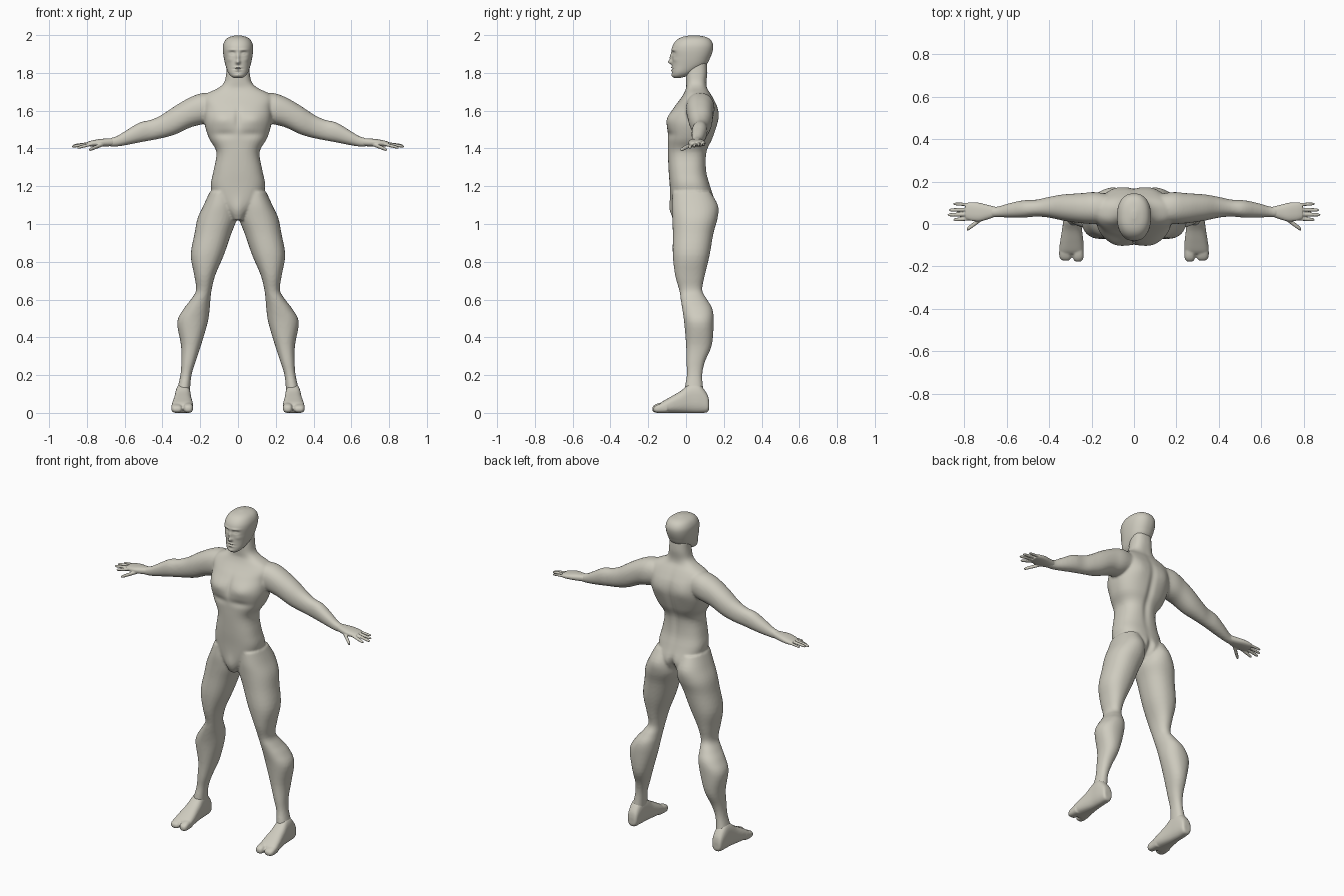
import bpy, bmesh, math

skin = bpy.data.materials.new("warm_grey_skin")
skin.diffuse_color = (0.62, 0.60, 0.52, 1)


def smooth_rows(rows, steps):
    """Catmull-Rom interpolation between section rows."""
    out = []
    for i in range(len(rows) - 1):
        p0, p1 = rows[max(i - 1, 0)], rows[i]
        p2, p3 = rows[i + 1], rows[min(i + 2, len(rows) - 1)]
        for k in range(steps):
            t = k / steps
            out.append([0.5 * (2 * b + (c - a) * t + (2 * a - 5 * b + 4 * c - d) * t * t
                               + (3 * b - a - 3 * c + d) * t ** 3)
                        for a, b, c, d in zip(p0, p1, p2, p3)])
    return out + [list(rows[-1])]


def loft(bm, axis, rows, side=1, power=2.2, segs=32, steps=4):
    """Closed loft; each row is (position, low_a, high_a, low_b, high_b)."""
    rings = []
    for t, a0, a1, b0, b1 in smooth_rows(rows, steps):
        ring = []
        for j in range(segs):
            ang = 2 * math.pi * j / segs
            c, s = math.cos(ang), math.sin(ang)
            a = (a0 + a1) / 2 + (a1 - a0) / 2 * math.copysign(abs(c) ** (2 / power), c)
            b = (b0 + b1) / 2 + (b1 - b0) / 2 * math.copysign(abs(s) ** (2 / power), s)
            x, y, z = {"x": (t, a, b), "y": (a, t, b), "z": (a, b, t)}[axis]
            ring.append(bm.verts.new((x * side, y, z)))
        rings.append(ring)
    for r, q in zip(rings, rings[1:]):
        for j in range(segs):
            k = (j + 1) % segs
            bm.faces.new((r[j], r[k], q[k], q[j]))
    bm.faces.new(rings[0])
    bm.faces.new(rings[-1])


def digit(bm, p, q, r, side, flat=1.0):
    """Rounded finger from point p to point q, running along x."""
    rows = []
    for t, k in ((0, 1), (0.45, 1), (0.85, 0.88), (0.96, 0.6), (1, 0.2)):
        x, y, z = (a + (b - a) * t for a, b in zip(p, q))
        rows.append((x, y - r * k, y + r * k, z - r * k * flat, z + r * k * flat))
    loft(bm, "x", rows, side, 2, 14, 3)


def finish(name, bm, voxel=None, smooth=3):
    bmesh.ops.recalc_face_normals(bm, faces=bm.faces)
    me = bpy.data.meshes.new(name)
    bm.to_mesh(me)
    bm.free()
    ob = bpy.data.objects.new(name, me)
    bpy.context.collection.objects.link(ob)
    bpy.context.view_layer.objects.active = ob
    if voxel:
        m = ob.modifiers.new("fuse", "REMESH")
        m.mode = "VOXEL"
        m.voxel_size = voxel
        s = ob.modifiers.new("soften", "SMOOTH")
        s.factor, s.iterations = 0.5, smooth
        for mod in ("fuse", "soften"):
            bpy.ops.object.modifier_apply(modifier=mod)
    ob.data.materials.clear()
    ob.data.materials.append(skin)
    for p in ob.data.polygons:
        p.use_smooth = True
        p.material_index = 0
    return ob


def sculpt(ob, bumps):
    """Push soft mirrored bumps: (x, z, spread_x, spread_z, height, facing)."""
    moves = []
    for v in ob.data.vertices:
        d = 0
        for x, z, sx, sz, h, f in bumps:
            w = max(0, f * v.normal.y)
            e = ((abs(v.co.x) - x) / sx) ** 2 + ((v.co.z - z) / sz) ** 2
            if w and e < 12:
                d += f * h * min(1, 1.5 * w) * math.exp(-e)
        moves.append(d)
    for v, d in zip(ob.data.vertices, moves):
        v.co.y += d
    ob.data.update()


# Torso and neck: height, half width, front, back
torso = [(1.02, .025, -.06, .03), (1.06, .06, -.075, .12), (1.12, .12, -.082, .15),
         (1.20, .144, -.086, .128), (1.28, .13, -.092, .108), (1.38, .114, -.096, .11),
         (1.45, .152, -.097, .14), (1.52, .175, -.10, .163), (1.57, .18, -.09, .172),
         (1.62, .18, -.062, .165), (1.66, .188, -.032, .147), (1.69, .165, -.012, .13),
         (1.72, .105, 0, .112), (1.75, .073, 0, .108), (1.80, .062, 0, .113),
         (1.86, .056, .01, .11)]
# Leg: height, inner, outer, front, back
leg = [(1.17, .03, .15, -.07, .13), (1.10, .012, .182, -.076, .163),
       (1.03, .006, .214, -.073, .166), (.95, .035, .23, -.07, .145),
       (.835, .075, .25, -.07, .125), (.73, .12, .232, -.058, .10),
       (.65, .14, .222, -.036, .086), (.60, .146, .25, -.028, .112),
       (.55, .15, .288, -.02, .14), (.48, .16, .322, -.01, .146),
       (.36, .195, .302, 0, .137), (.27, .225, .30, .002, .10),
       (.20, .246, .305, .004, .086), (.12, .254, .322, -.008, .092),
       (.06, .256, .326, 0, .10)]
# Arm: reach, front, back, bottom, top
arm = [(.08, .005, .13, 1.56, 1.69), (.18, 0, .15, 1.53, 1.694),
       (.25, .004, .145, 1.512, 1.672), (.33, .015, .14, 1.475, 1.627),
       (.40, .03, .128, 1.455, 1.58), (.46, .035, .115, 1.443, 1.552),
       (.52, .03, .112, 1.432, 1.538), (.58, .03, .10, 1.42, 1.503),
       (.64, .032, .083, 1.41, 1.466), (.68, .03, .08, 1.41, 1.454)]

bm = bmesh.new()
loft(bm, "z", [(z, -w, w, f, b) for z, w, f, b in torso], power=2.5, segs=48)
for s in (1, -1):
    loft(bm, "z", leg, s)
    loft(bm, "x", arm, s)
body = finish("body", bm, 0.007, 5)
sculpt(body, [
    (.085, 1.555, .06, .04, .012, -1), (0, 1.56, .015, .05, -.008, -1),   # chest
    (.07, 1.475, .06, .02, -.007, -1), (0, 1.08, .03, .05, .009, -1),     # ribs, groin
    (0, 1.45, .02, .17, -.01, 1), (.09, 1.58, .05, .06, .007, 1),         # spine, blades
    (0, 1.07, .018, .06, -.03, 1), (.09, 1.09, .06, .05, .006, 1),        # buttocks
])

# Head with face relief
head_rows = [(1.773, .022, -.062, -.03), (1.785, .04, -.072, .01), (1.805, .054, -.074, .05),
             (1.84, .066, -.073, .105), (1.88, .075, -.073, .128), (1.92, .08, -.076, .142),
             (1.95, .078, -.068, .143), (1.975, .066, -.048, .13), (1.99, .045, -.02, .105),
             (1.999, .012, .025, .06)]
bm = bmesh.new()
loft(bm, "z", [(z, -w, w, f, b) for z, w, f, b in head_rows], power=2.3, segs=96, steps=12)
head = finish("head", bm)
sculpt(head, [
    (0, 1.857, .011, .011, .020, -1), (0, 1.882, .009, .022, .013, -1),       # nose
    (.03, 1.905, .017, .010, -.010, -1), (.031, 1.903, .009, .005, .005, -1),  # eyes
    (.03, 1.922, .025, .007, .004, -1), (.045, 1.87, .015, .012, .003, -1),    # brow, cheek
    (0, 1.822, .022, .003, -.006, -1), (0, 1.829, .017, .005, .006, -1),       # mouth
    (0, 1.814, .014, .005, .006, -1), (0, 1.787, .018, .010, .005, -1),        # lip, chin
])

# Hand: palm section rows, then finger base and tip points
palm = [(.65, .036, .08, 1.415, 1.455), (.69, .022, .09, 1.411, 1.453),
        (.73, .012, .10, 1.41, 1.45), (.77, .016, .103, 1.41, 1.443),
        (.795, .026, .098, 1.413, 1.436)]
fingers = [((.70, .04, 1.428), (.79, -.027, 1.392), .012),
           ((.76, .027, 1.427), (.852, .020, 1.403), .0095),
           ((.76, .047, 1.429), (.88, .043, 1.410), .0095),
           ((.76, .069, 1.429), (.874, .066, 1.416), .009),
           ((.76, .091, 1.427), (.853, .095, 1.418), .008)]
# Foot: depth, inner, outer, bottom, top
foot = [(.122, .272, .312, .02, .06), (.112, .26, .323, .003, .10), (.07, .254, .33, -.001, .15),
        (.02, .25, .333, -.001, .152), (-.03, .245, .34, -.001, .115),
        (-.08, .239, .348, -.001, .086), (-.125, .238, .352, -.001, .06),
        (-.142, .246, .345, .004, .045)]
big_toe = [(-.10, .24, .29, 0, .06), (-.15, .238, .288, 0, .05),
           (-.17, .243, .284, .004, .04), (-.178, .254, .274, .012, .03)]
small_toes = [(-.10, .294, .352, 0, .06), (-.145, .295, .353, 0, .046),
              (-.165, .299, .347, .004, .036), (-.173, .31, .335, .012, .026)]

for s, label in ((1, "left"), (-1, "right")):
    bm = bmesh.new()
    loft(bm, "x", palm, s, 2.4)
    for p, q, r in fingers:
        digit(bm, p, q, r, s, 0.9)
    finish(label + "_hand", bm, 0.0035, 2)

    bm = bmesh.new()
    loft(bm, "y", foot, s, 2.6)
    loft(bm, "y", big_toe, s, 2.6)
    loft(bm, "y", small_toes, s, 2.6)
    finish(label + "_foot", bm, 0.005, 3)
